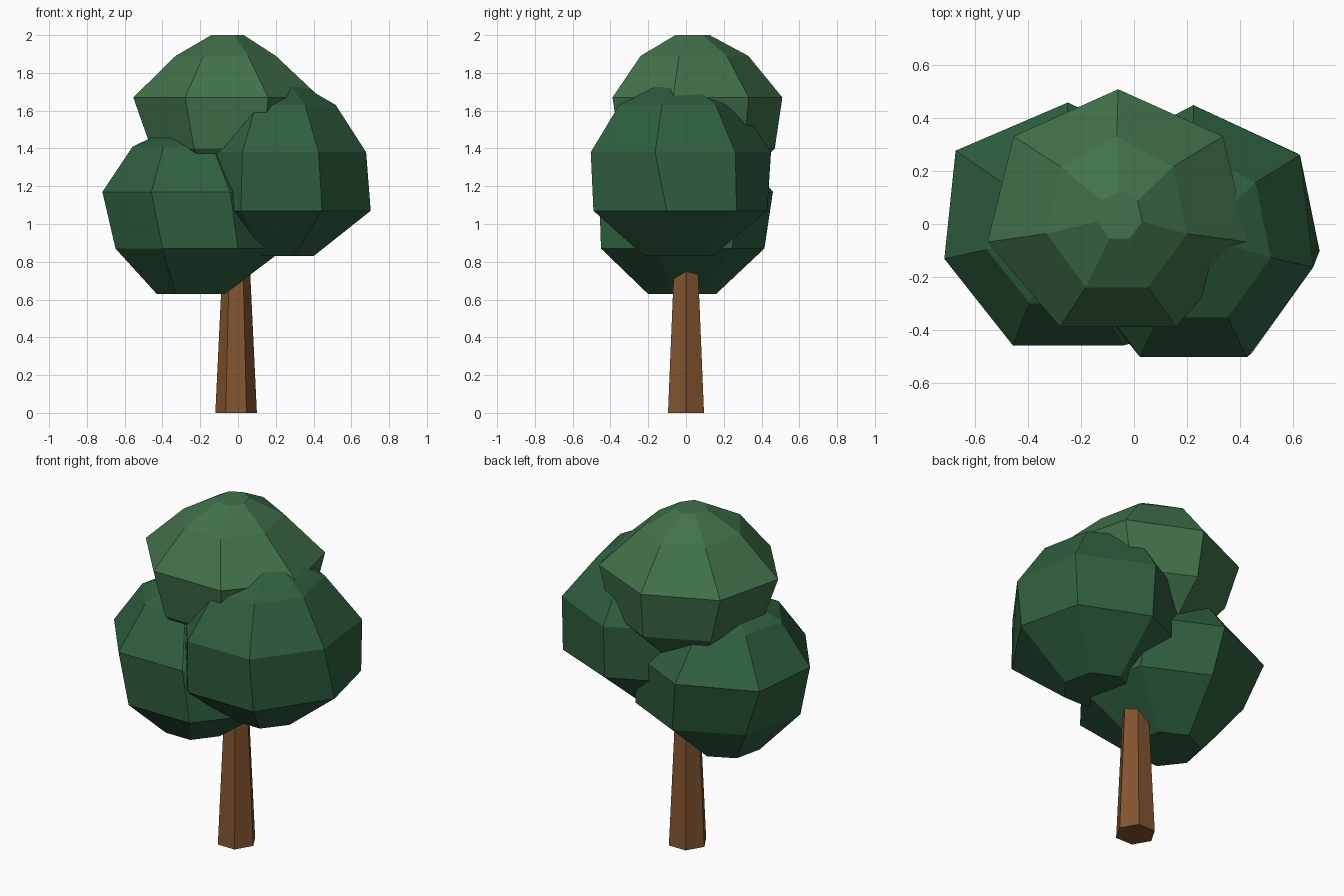
import bpy, math

if "Cube" in bpy.data.objects:
    bpy.data.objects.remove(bpy.data.objects["Cube"])


def material(name, rgb):
    m = bpy.data.materials.new(name)
    m.diffuse_color = (*rgb, 1)
    m.use_nodes = True
    m.node_tree.nodes["Principled BSDF"].inputs["Base Color"].default_value = m.diffuse_color
    return m


def lathe(name, rings, sides, start, mat, nudges=None):
    """Stack n-sided rings (z, cx, cy, rx, ry), bottom to top, with flat caps."""
    nudges = nudges or {}
    verts, faces = [], []
    for i, (z, cx, cy, rx, ry) in enumerate(rings):
        for k in range(sides):
            a = math.radians(start) + math.tau * k / sides
            dx, dy = nudges.get((i, k), (0, 0))
            verts.append((cx + rx * math.cos(a) + dx, cy + ry * math.sin(a) + dy, z))
    for i in range(len(rings) - 1):
        for k in range(sides):
            a, b = i * sides + k, i * sides + (k + 1) % sides
            faces.append((a, b, b + sides, a + sides))
    faces.append(tuple(reversed(range(sides))))
    faces.append(tuple(range((len(rings) - 1) * sides, len(rings) * sides)))
    mesh = bpy.data.meshes.new(name)
    mesh.from_pydata(verts, [], faces)
    mesh.update()
    mesh.materials.append(mat)
    ob = bpy.data.objects.new(name, mesh)
    bpy.context.collection.objects.link(ob)
    return ob


bark = material("bark", (0.23, 0.09, 0.03))
dark_leaf = material("dark_leaf", (0.028, 0.115, 0.05))
light_leaf = material("light_leaf", (0.053, 0.168, 0.069))

# Tapered hexagonal trunk, ending inside the foliage
lathe("trunk", [(0, -0.01, 0, 0.11, 0.11), (0.88, -0.01, 0, 0.068, 0.068)], 6, 0, bark)

# Low left foliage
lathe("left_foliage", [
    (0.63, -0.25, -0.03, 0.185, 0.19),
    (0.87, -0.20, -0.04, 0.46, 0.455),
    (1.17, -0.25, -0.024, 0.48, 0.484),
    (1.41, -0.265, -0.03, 0.30, 0.30),
    (1.51, -0.26, -0.03, 0.09, 0.09),
], 7, 90, dark_leaf, {(2, 1): (-0.05, 0)})

# Middle right foliage
lathe("right_foliage", [
    (0.83, 0.215, -0.05, 0.19, 0.19),
    (1.07, 0.23, -0.054, 0.495, 0.484),
    (1.38, 0.225, -0.052, 0.465, 0.502),
    (1.63, 0.225, -0.052, 0.30, 0.335),
    (1.74, 0.23, -0.05, 0.10, 0.10),
], 7, 90, dark_leaf, {(1, 5): (-0.01, 0.06), (1, 6): (0, 0.02), (2, 6): (0.04, 0)})

# Lighter top foliage
lathe("top_foliage", [
    (1.17, -0.06, 0.035, 0.19, 0.19),
    (1.40, -0.05, 0.04, 0.42, 0.43),
    (1.67, -0.06, 0.037, 0.507, 0.473),
    (1.89, -0.065, 0.03, 0.272, 0.30),
    (2.00, -0.055, 0.03, 0.088, 0.095),
], 7, 90, light_leaf)
